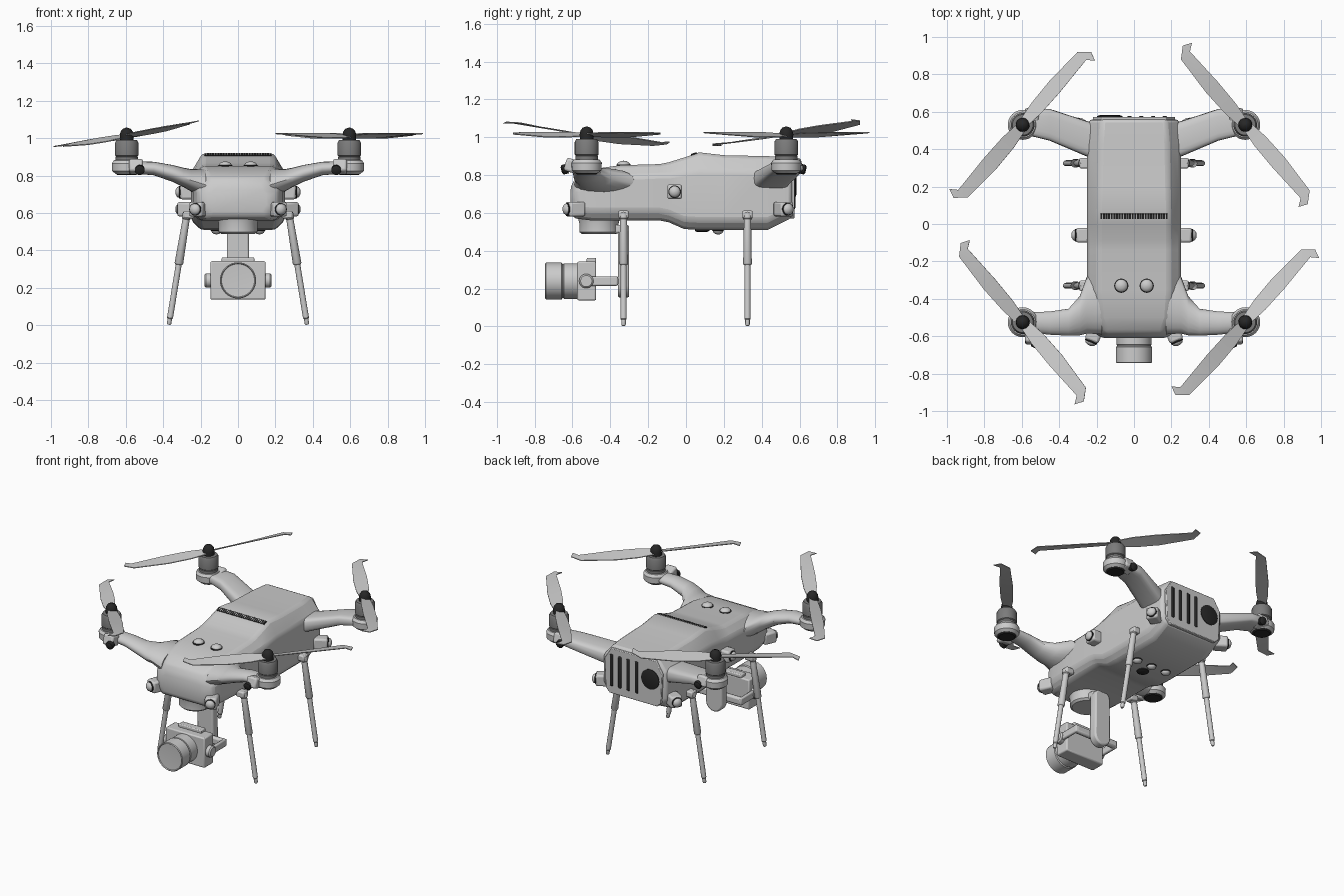
import bpy, bmesh, math
from mathutils import Vector, Matrix

if "Cube" in bpy.data.objects:
    bpy.data.objects.remove(bpy.data.objects["Cube"])


def material(name, v):
    m = bpy.data.materials.new(name)
    m.diffuse_color = (v, v, v, 1)
    m.use_nodes = True
    m.node_tree.nodes["Principled BSDF"].inputs["Base Color"].default_value = m.diffuse_color
    return m


DARK = material("dark", 0.02)
METAL = material("metal", 0.2)


def finish(name, bm, mat=None, bevel=0, matrix=None, seg=2):
    bmesh.ops.recalc_face_normals(bm, faces=bm.faces)
    me = bpy.data.meshes.new(name)
    bm.to_mesh(me)
    bm.free()
    ob = bpy.data.objects.new(name, me)
    bpy.context.collection.objects.link(ob)
    if matrix:
        ob.matrix_world = matrix
    if mat:
        me.materials.append(mat)
    bpy.ops.object.select_all(action='DESELECT')
    ob.select_set(True)
    bpy.context.view_layer.objects.active = ob
    bpy.ops.object.shade_smooth_by_angle(angle=math.radians(35))
    if bevel:
        b = ob.modifiers.new("bevel", 'BEVEL')
        b.width, b.segments, b.limit_method = bevel, seg, 'ANGLE'
        b.angle_limit = math.radians(30)
    return ob


def loft(name, rings, mat=None, bevel=0):
    bm = bmesh.new()
    vs = [[bm.verts.new(p) for p in r] for r in rings]
    n = len(vs[0])
    for a, b in zip(vs, vs[1:]):
        for i in range(n):
            j = (i + 1) % n
            bm.faces.new((a[i], a[j], b[j], b[i]))
    bm.faces.new(vs[0])
    bm.faces.new(vs[-1])
    return finish(name, bm, mat, bevel)


def frame(origin, axis):
    return Matrix.Translation(origin) @ Vector(axis).to_track_quat('Z', 'Y').to_matrix().to_4x4()


def turned(name, origin, axis, profile, mat=None, n=24):
    # profile: (radius, distance along axis)
    M = frame(origin, axis)
    rings = [[M @ Vector((r * math.cos(2 * math.pi * i / n), r * math.sin(2 * math.pi * i / n), t))
              for i in range(n)] for r, t in profile]
    return loft(name, rings, mat)


def box(name, loc, size, axis=(0, 0, 1), mat=None, bevel=0.0, seg=2):
    bm = bmesh.new()
    bmesh.ops.create_cube(bm, size=1)
    bmesh.ops.scale(bm, vec=size, verts=bm.verts)
    return finish(name, bm, mat, bevel, frame(loc, axis) if axis != (0, 0, 1) else Matrix.Translation(loc), seg)


def lens(name, loc, axis, r):
    turned(name + "_rim", loc, axis, [(r * 1.12, -.02), (r * 1.12, .006), (r, .008)], DARK)
    turned(name, loc, axis, [(r, 0), (r, .01), (r * .85, .018), (r * .45, .025), (.002, .027)])


def sensor(name, loc, axis):
    a = Vector(axis).normalized()
    box(name + "_housing", loc, (.078, .078, .09), axis, bevel=.012)
    lens(name + "_lens", Vector(loc) + a * .043, axis, .03)


# body: (y, bottom z, top z, bottom half width, side half width, shoulder z, top half width)
sections = [(-.61, .59, .74, .14, .17, .69, .11), (-.58, .57, .79, .18, .215, .72, .15),
            (-.5, .56, .83, .2, .24, .76, .18), (-.35, .56, .852, .21, .25, .79, .19),
            (-.14, .56, .858, .21, .25, .8, .19), (-.09, .55, .868, .21, .25, .8, .19),
            (-.01, .515, .893, .2, .25, .81, .19), (.07, .51, .92, .2, .25, .82, .19),
            (.2, .51, .905, .2, .25, .82, .185), (.43, .51, .9, .2, .25, .82, .18),
            (.56, .575, .895, .2, .24, .81, .17)]
rings = []
for y, zb, zt, wb, wm, zs, wt in sections:
    half = [(wb, zb), (wm, zb + .05), (wm, zs), (wt, zt)]
    rings.append([(x, y, z) for x, z in half] + [(-x, y, z) for x, z in reversed(half)])
loft("body", rings, bevel=.018)

# rear panel with slots and round port
panel = [(-.21, .6), (-.18, .57), (.18, .57), (.21, .6), (.22, .8), (.17, .88), (-.17, .88), (-.22, .8)]
loft("rear_panel", [[(x, y, z) for x, z in panel] for y in (.55, .573)], bevel=.004)
for i in range(4):
    box("rear_slot", (.165 - i * .063, .568, .73), (.026, .02, .22), mat=DARK, bevel=.008)
turned("rear_port", (-.13, .565, .745), (0, 1, 0), [(.068, 0), (.068, .012), (.05, .018)], DARK)

# top vent, buttons and belly sensors
box("top_vent", (0, .042, .909), (.36, .03, .012), (0, -.33, 1), DARK)
for i in range(25):
    box("vent_rib", (-.168 + i * .014, .042, .910), (.004, .03, .014), (0, -.33, 1))
for s in (-1, 1):
    lens("top_button", (s * .068, -.33, .849), (0, 0, 1), .034)
for x in (-.115, 0, .115):
    lens("belly_lens", (x, .17, .513), (0, 0, -1), .028)
turned("belly_port", (0, .085, .52), (0, 0, -1), [(.038, 0), (.038, .015), (.025, .022)], DARK)

# arms: (x, y centre, y half, z centre, z half), exponent sets roundness
ARMS = {"front": (-.525, 1.0, [(.17, -.42, .17, .75, .085), (.25, -.43, .155, .775, .06),
                               (.29, -.49, .105, .79, .052), (.35, -.525, .072, .812, .045),
                               (.45, -.53, .062, .838, .036), (.58, -.525, .052, .845, .032)]),
        "rear": (.53, .55, [(.17, .43, .1, .76, .065), (.25, .455, .095, .783, .05),
                            (.45, .53, .085, .838, .036), (.53, .54, .075, .846, .032), (.6, .535, .055, .846, .03)])}


def power(v, e):
    return math.copysign(abs(v) ** e, v)


for end, (my, e, secs) in ARMS.items():
    for s in (-1, 1):
        side = "right" if s > 0 else "left"
        tag = f"{end}_{side}_"
        loft(tag + "arm", [[(s * x, yc + hy * power(math.cos(a), e), zc + hz * power(math.sin(a), e))
                            for a in [2 * math.pi * i / 20 for i in range(20)]]
                           for x, yc, hy, zc, hz in secs])
        mx = s * .595
        up = (0, 0, 1)
        turned(tag + "motor_pod", (mx, my, 0), up,
               [(.06, .81), (.078, .825), (.08, .865), (.068, .882), (.05, .884)], n=32)
        turned(tag + "pod_underside", (mx, my, 0), up, [(.05, .803), (.06, .812)], DARK, 32)
        turned(tag + "motor", (mx, my, 0), up,
               [(.06, .875), (.06, .9), (.057, .903), (.063, .908), (.063, .975), (.055, .99), (.02, .992)], METAL, 32)
        turned(tag + "hub_cap", (mx, my, 0), up,
               [(.036, .988), (.037, 1.015), (.033, 1.035), (.022, 1.05), (.003, 1.057)], DARK)
        # navigation lamp on the outer end of the pod
        f = -1 if end == "front" else 1
        out = .075 if f < 0 else .045
        box(tag + "lamp_housing", (s * .545, my + f * out, .848), (.075, .08, .07), (0, f * -.3, 1), bevel=.012)
        turned(tag + "lamp", (s * .525, my + f * (out + .025), .835), (0, f, -.25), [(.026, 0), (.026, .028), (.015, .035)], DARK)
        # two-bladed propeller, the left pair leans inwards
        outline = [(.02, .03, -.008), (.12, .042, -.012), (.27, .045, -.01), (.49, .03, .004), (.539, -.026, .01),
                   (.518, -.073, .012), (.49, -.034, .012), (.27, -.04, .014), (.12, -.037, .012), (.02, -.025, .006)]
        spin = 49 if s * my < 0 else 131
        M = (Matrix.Translation((mx, my, 1.01)) @ Matrix.Rotation(math.radians(-10 if s < 0 else 0), 4, 'Y')
             @ Matrix.Rotation(math.radians(spin), 4, 'Z'))
        bm = bmesh.new()
        for k in (1, -1):
            for dz in (0, .005):
                v = [bm.verts.new((k * x, k * y, z + dz)) for x, y, z in outline]
                for i in range(4):
                    bm.faces.new((v[i], v[i + 1], v[8 - i], v[9 - i]))
                if dz:
                    for i in range(10):
                        j = (i + 1) % 10
                        bm.faces.new((low[i], low[j], v[j], v[i]))
                low = v
        finish(tag + "propeller", bm, matrix=M)

# corner and side sensors, legs
for s in (-1, 1):
    sensor("side_sensor", (s * .265, -.06, .712), (s, 0, 0))
    sensor("front_sensor", (s * .212, -.585, .62), (s * .4, -1, 0))
    sensor("rear_sensor", (s * .27, .515, .62), (s, .6, 0))
    for y in (-.33, .325):
        top = Vector((s * .272, y, .6))
        axis = Vector((s * .37, y, 0)) - top
        L = axis.length
        box("leg_bracket", (s * .262, y, .592), (.06, .055, .04), bevel=.008)
        turned("leg", top, axis, [(.015, -.01), (.023, .0), (.023, .03), (.019, .035), (.023, L * .45), (.021, L * .455),
                                  (.016, L * .46), (.016, L - .04), (.012, L - .035), (.012, L - .01), (.008, L - .003)], n=16)

# gimbal mount, column and yoke
turned("gimbal_mount", (0, -.46, 0), (0, 0, 1), [(.09, .488), (.104, .5), (.104, .545), (.11, .57)], n=40)
outline = [(.062 * math.cos(a), .215 + .062 * math.sin(a)) for a in [math.pi + math.pi * i / 12 for i in range(13)]]
outline += [(.058, .51), (.04, .535), (-.04, .535), (-.058, .51)]
loft("gimbal_column", [[(x, y, z) for x, z in outline] for y in (-.36, -.3)], bevel=.01)
box("gimbal_shoulder", (0, -.39, .515), (.115, .12, .045), bevel=.01)
box("yoke_back", (0, -.375, .24), (.33, .035, .05), bevel=.012)
for s in (-1, 1):
    box("yoke_arm", (s * .158, -.45, .24), (.022, .18, .05), bevel=.008)
    turned("yoke_pivot", (s * .14, -.527, .24), (s, 0, 0), [(.038, 0), (.038, .032), (.03, .04)])

# camera
box("camera_body", (0, -.525, .24), (.295, .1, .205), bevel=.008)
box("camera_top_plate", (0, -.5, .35), (.175, .05, .025), bevel=.006)
turned("camera_lens", (0, -.57, .24), (0, -1, 0),
       [(.094, 0), (.094, .075), (.09, .078), (.09, .083), (.097, .087), (.097, .17), (.092, .174), (.088, .168), (.05, .166)], n=40)
